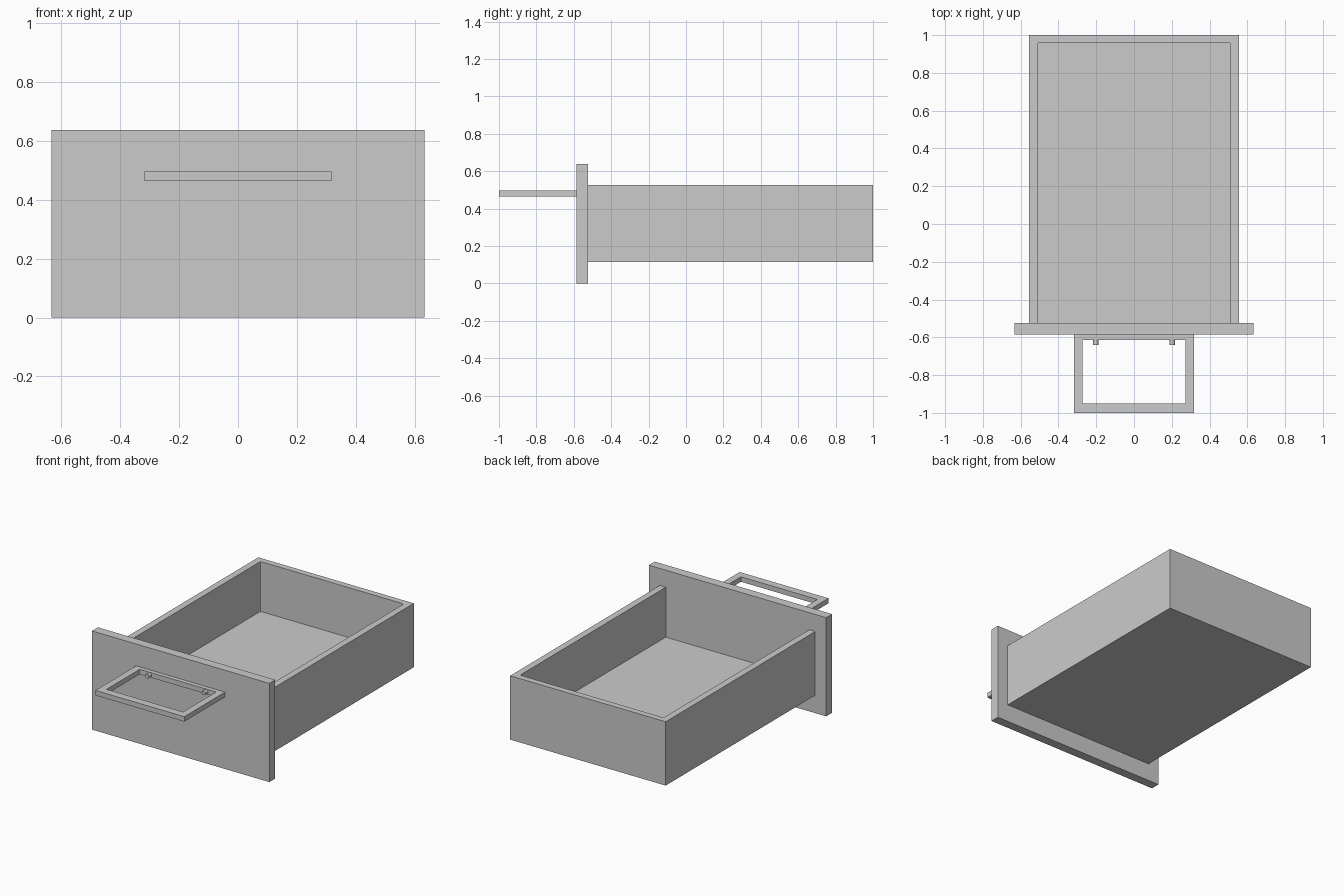
import bpy, bmesh
from math import radians
from mathutils import Matrix

if "Cube" in bpy.data.objects:
    bpy.data.objects.remove(bpy.data.objects["Cube"])


def box(name, lo, hi, corner=0):
    """Box between two corners, optionally with softened vertical edges."""
    bm = bmesh.new()
    bmesh.ops.create_cube(bm, size=1)
    for v in bm.verts:
        v.co = [lo[i] + (v.co[i] + 0.5) * (hi[i] - lo[i]) for i in range(3)]
    if corner:
        upright = [e for e in bm.edges if abs(e.verts[0].co.z - e.verts[1].co.z) > 1e-4]
        bmesh.ops.bevel(bm, geom=upright, offset=corner, segments=2, profile=0.5, affect='EDGES')
    return finish(name, bm)


def finish(name, bm):
    mesh = bpy.data.meshes.new(name)
    bm.to_mesh(mesh)
    bm.free()
    obj = bpy.data.objects.new(name, mesh)
    bpy.context.collection.objects.link(obj)
    return obj


def cut(obj, cutter):
    """Subtract the cutter, apply the result and remove the cutter."""
    mod = obj.modifiers.new("cut", 'BOOLEAN')
    mod.operation = 'DIFFERENCE'
    mod.solver = 'EXACT'
    mod.object = cutter
    bpy.context.view_layer.objects.active = obj
    bpy.ops.object.modifier_apply(modifier=mod.name)
    bpy.data.objects.remove(cutter)


# Front panel, wider and taller than the tray
box("front_panel", (-0.633, -0.585, 0), (0.633, -0.525, 0.637))

# Tray: two sides, back and thick floor, closed at the front by the panel
tray = box("drawer_tray", (-0.555, -0.525, 0.115), (0.555, 1.0, 0.527))
cut(tray, box("tray_cavity", (-0.512, -0.7, 0.205), (0.512, 0.96, 0.7), 0.012))

# Flat rectangular pull handle
handle = box("handle", (-0.317, -1.0, 0.464), (0.317, -0.585, 0.496))
cut(handle, box("handle_opening", (-0.273, -0.95, 0.4), (0.273, -0.613, 0.6)))

# Two screws through the rear bar of the handle
for side, x in (("left", -0.202), ("right", 0.202)):
    bm = bmesh.new()
    bmesh.ops.create_cone(bm, cap_ends=True, segments=12, radius1=0.014, radius2=0.014, depth=0.04,
                          matrix=Matrix.Translation((x, -0.62, 0.48)) @ Matrix.Rotation(radians(90), 4, 'X'))
    finish(side + "_handle_screw", bm)
